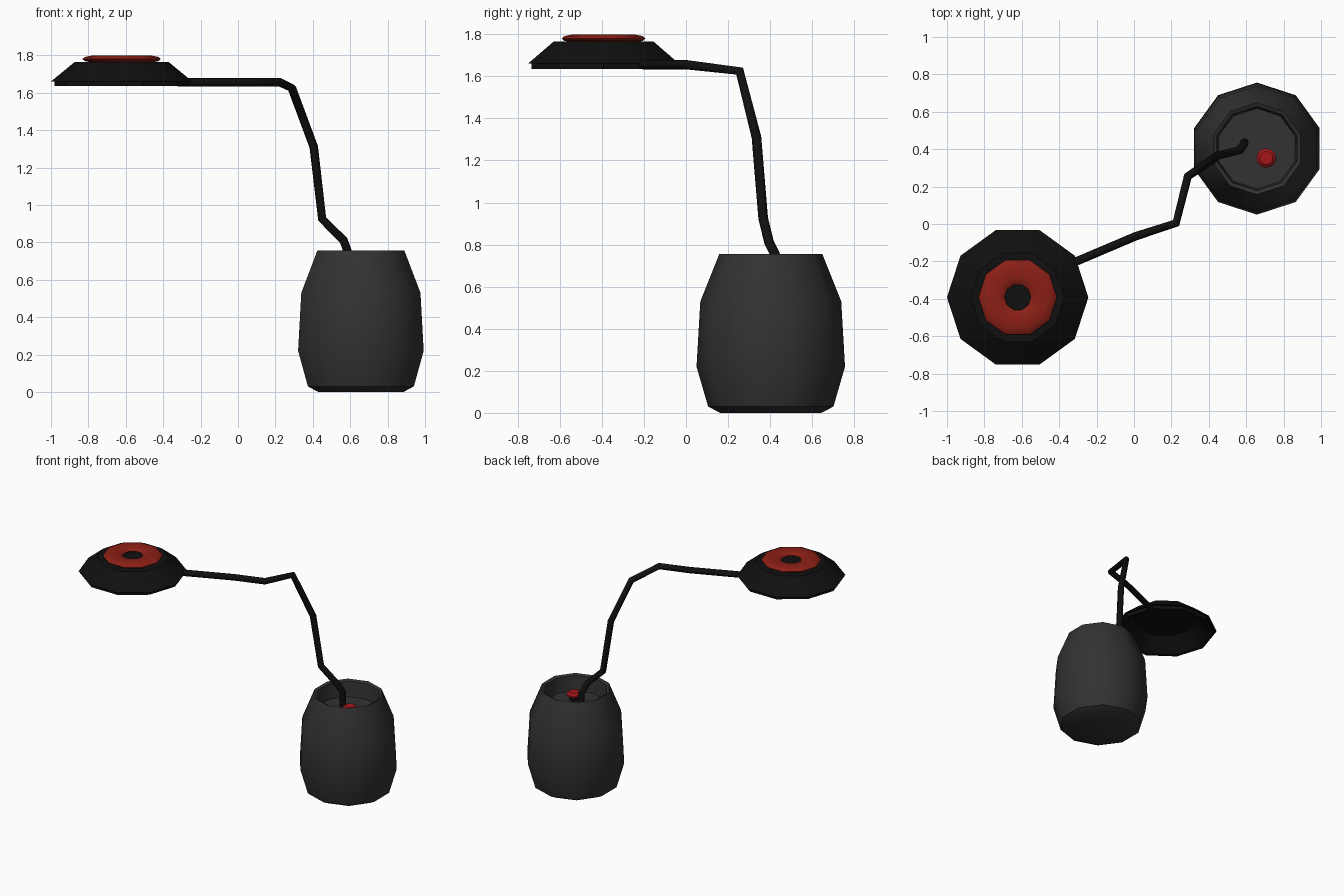
import bpy, bmesh
from math import sin, cos, pi, radians

if "Cube" in bpy.data.objects:
    bpy.data.objects.remove(bpy.data.objects["Cube"])


def material(name, r, g, b):
    m = bpy.data.materials.new(name)
    m.diffuse_color = (r, g, b, 1)
    m.use_nodes = True
    m.node_tree.nodes["Principled BSDF"].inputs["Base Color"].default_value = m.diffuse_color
    return m


CHARCOAL = material("charcoal", 0.032, 0.032, 0.032)
BLACK = material("black", 0.005, 0.005, 0.005)
RED = material("red", 0.26, 0.014, 0.008)
BRIGHT_RED = material("bright_red", 0.36, 0.008, 0.01)


def lathe(name, profile, centre, mat, sides=10, start=0, closed=False, smooth=30):
    """Spin (radius, z) points; the ends are capped unless the profile is closed."""
    bm = bmesh.new()
    rings = []
    for r, z in profile:
        rings.append([bm.verts.new((centre[0] + r * cos(radians(start) + 2 * pi * i / sides),
                                    centre[1] + r * sin(radians(start) + 2 * pi * i / sides), z))
                      for i in range(sides)])
    pairs = list(zip(rings, rings[1:]))
    if closed:
        pairs.append((rings[-1], rings[0]))
    for a, b in pairs:
        for i in range(sides):
            j = (i + 1) % sides
            bm.faces.new((a[i], a[j], b[j], b[i]))
    if not closed:
        bm.faces.new(rings[0][::-1])
        bm.faces.new(rings[-1])
    bmesh.ops.recalc_face_normals(bm, faces=bm.faces)
    me = bpy.data.meshes.new(name)
    bm.to_mesh(me)
    bm.free()
    ob = bpy.data.objects.new(name, me)
    bpy.context.collection.objects.link(ob)
    me.materials.append(mat)
    bpy.ops.object.select_all(action='DESELECT')
    ob.select_set(True)
    bpy.context.view_layer.objects.active = ob
    bpy.ops.object.shade_smooth_by_angle(angle=radians(smooth))
    return ob


# Weighted base with a recessed top
BASE = (0.657, 0.403)
lathe("base", [(0.24, 0), (0.298, 0.03), (0.353, 0.22), (0.335, 0.53), (0.245, 0.755),
               (0.225, 0.745), (0.215, 0.63)], BASE, CHARCOAL, start=90, smooth=40)

# Push button on a short stem
BUTTON = (0.707, 0.353)
lathe("button_stem", [(0.03, 0.62), (0.03, 0.67)], BUTTON, BLACK, sides=12)
lathe("button", [(0.035, 0.655), (0.052, 0.668), (0.052, 0.68), (0.035, 0.695)],
      BUTTON, BRIGHT_RED, sides=16)

# Bent arm
path = [(0.59, 0.435, 0.62), (0.59, 0.43, 0.74), (0.565, 0.395, 0.81), (0.45, 0.367, 0.925),
        (0.405, 0.335, 1.31), (0.288, 0.255, 1.625), (0.225, 0.005, 1.655),
        (0.01, -0.065, 1.655), (-0.32, -0.205, 1.655)]
curve = bpy.data.curves.new("arm", 'CURVE')
curve.dimensions = '3D'
curve.bevel_depth = 0.023
curve.bevel_resolution = 2
curve.use_fill_caps = True
spline = curve.splines.new('POLY')
spline.points.add(len(path) - 1)
for p, co in zip(spline.points, path):
    p.co = (*co, 1)
curve.materials.append(BLACK)
bpy.context.collection.objects.link(bpy.data.objects.new("arm", curve))

# Hollow lamp head
HEAD = (-0.622, -0.392)
lathe("lamp_shade", [(0.25, 1.765), (0.378, 1.66), (0.36, 1.66), (0.36, 1.635),
                     (0.335, 1.635), (0.225, 1.735)], HEAD, BLACK)

# Red ring on top of the head
ring = [(0.14 + 0.07 * cos(2 * pi * k / 10), 1.78 + 0.019 * sin(2 * pi * k / 10))
        for k in range(10)]
lathe("head_ring", ring, HEAD, RED, closed=True, smooth=40)
